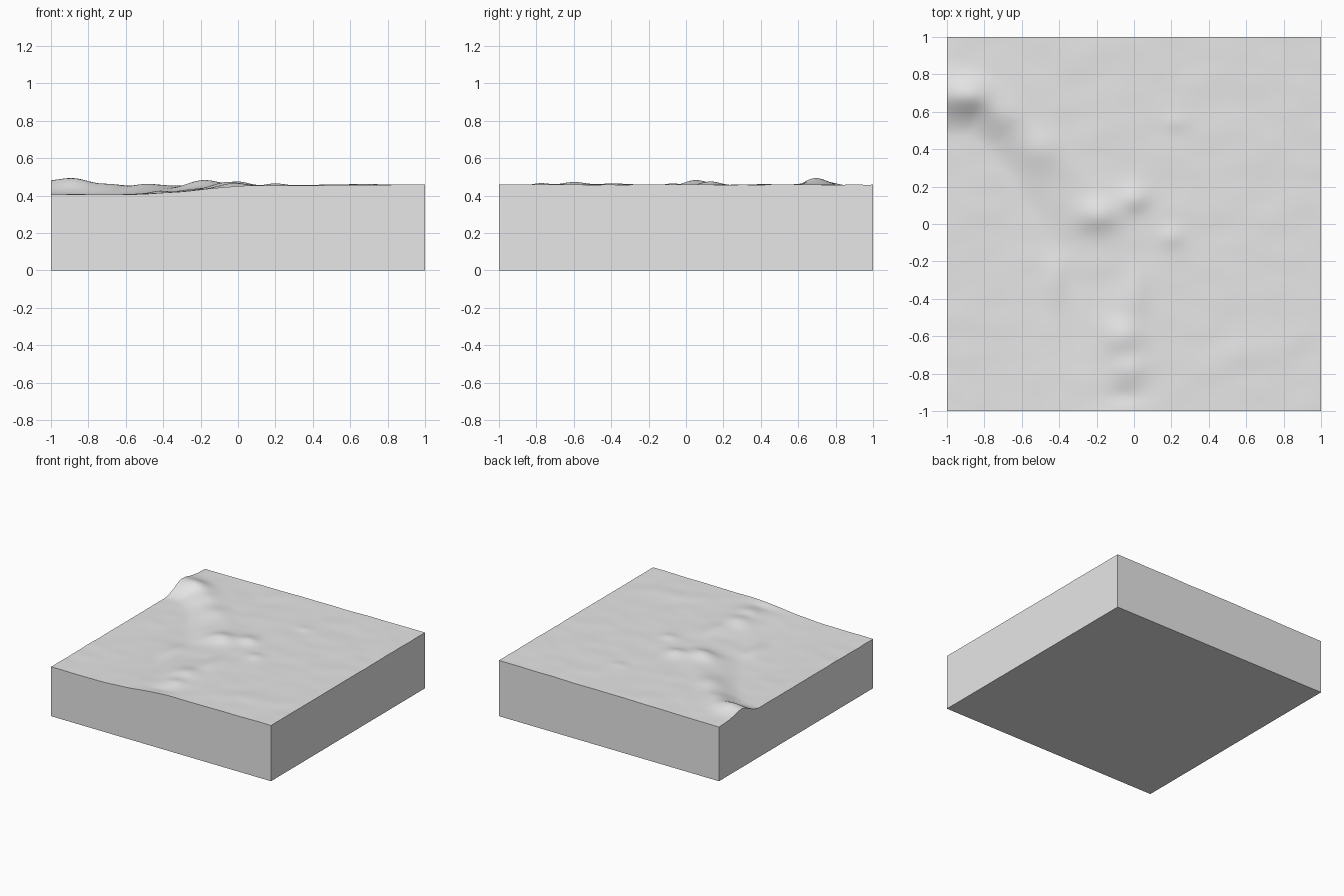
import bpy
import bmesh
import math
from mathutils import Vector, noise

if "Cube" in bpy.data.objects:
    bpy.data.objects.remove(bpy.data.objects["Cube"])

CELLS = 110

# Middle line of the slope between the low ground and the plateau
SCARP = [Vector(p) for p in ((-1.3, .58), (-.85, .58), (-.7, .47), (-.5, .24),
                             (-.25, -.06), (-.17, -.3), (-.15, -.6), (-.13, -1.3))]

# Knolls and hollows: x, y, height, radius along x, radius along y
KNOLLS = [(-.88, .69, .042, .12, .1), (-1.05, .74, .025, .12, .12),
          (-.7, .6, .012, .1, .1), (-.5, .4, .012, .1, .1),
          (-.19, .05, .034, .11, .09), (0, .13, .022, .08, .07),
          (.2, -.07, .013, .07, .06), (.22, .54, .007, .07, .05),
          (0, -.38, .012, .07, .15), (-.07, -.6, .024, .1, .1),
          (-.03, -.78, .016, .09, .07), (-.04, -.92, -.01, .1, .05),
          (-.42, -.3, .012, .06, .12), (.6, -.7, .004, .2, .08)]


def ease(t):
    t = min(max(t, 0), 1)
    return t * t * (3 - 2 * t)


def scarp_distance(p):
    """Signed distance to the slope line, positive on the plateau."""
    best, sign = 9, 1
    for a, b in zip(SCARP, SCARP[1:]):
        d = b - a
        t = min(max((p - a).dot(d) / d.length_squared, 0), 1)
        gap = p - (a + d * t)
        if gap.length < best - 1e-6:
            best = gap.length
            sign = 1 if d.x * gap.y - d.y * gap.x > 0 else -1
    return best * sign


def height(x, y):
    low = .405 + .02 * ease((x + .7) / .6)
    high = .453 + .005 * ease(x) - .008 * ease(-x) * ease(y)
    width = .11 + .1 * ease((x + .8) / .6)
    z = low + (high - low) * ease(.5 + scarp_distance(Vector((x, y))) / (2 * width))
    for cx, cy, h, rx, ry in KNOLLS:
        z += h * math.exp(-((x - cx) / rx) ** 2 - ((y - cy) / ry) ** 2)
    return z + .003 * noise.noise((x * 5, y * 7, 2))


# Ground colour
stone = bpy.data.materials.new("stone grey")
stone.use_nodes = True
stone.diffuse_color = (.8, .8, .8, 1)
stone.node_tree.nodes["Principled BSDF"].inputs["Base Color"].default_value = (.8, .8, .8, 1)

# Terrain surface
bm = bmesh.new()
bmesh.ops.create_grid(bm, x_segments=CELLS, y_segments=CELLS, size=1)
for v in bm.verts:
    v.co.z = height(v.co.x, v.co.y)
for f in bm.faces:
    f.smooth = True

# Straight walls down to the base, closed underneath
rim = [e for e in bm.edges if e.is_boundary]
walls = bmesh.ops.extrude_edge_only(bm, edges=rim)["geom"]
for v in (g for g in walls if isinstance(g, bmesh.types.BMVert)):
    v.co.z = 0
for f in (g for g in walls if isinstance(g, bmesh.types.BMFace)):
    f.smooth = False
bmesh.ops.holes_fill(bm, edges=[e for e in bm.edges if e.is_boundary], sides=0)
bmesh.ops.recalc_face_normals(bm, faces=bm.faces[:])

mesh = bpy.data.meshes.new("terrain_block")
bm.to_mesh(mesh)
bm.free()
mesh.materials.append(stone)
block = bpy.data.objects.new("terrain_block", mesh)
bpy.context.collection.objects.link(block)

# Smooth ground with crisp edges at the walls
bpy.ops.object.select_all(action='DESELECT')
block.select_set(True)
bpy.context.view_layer.objects.active = block
bpy.ops.object.shade_smooth_by_angle(angle=math.radians(40))
